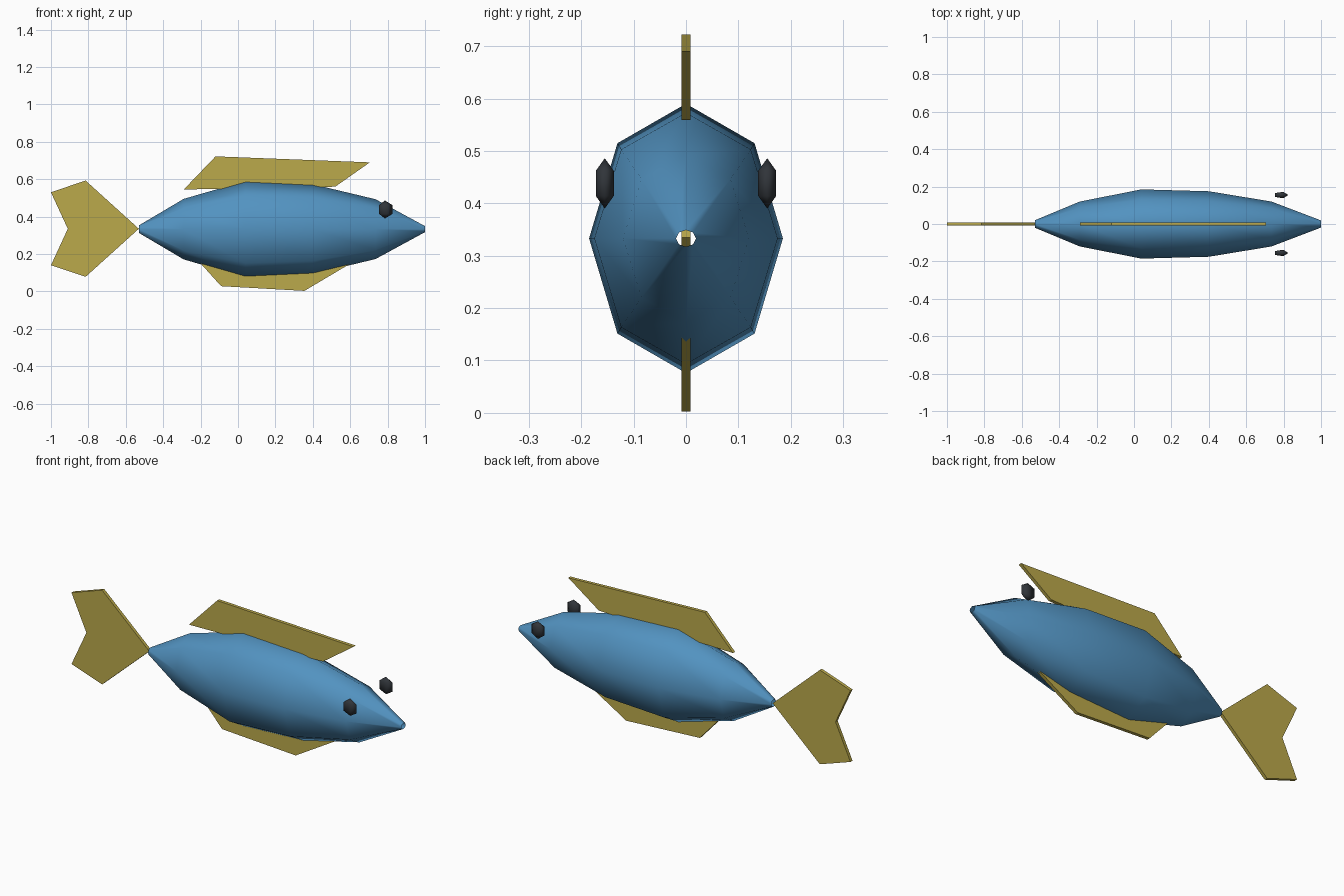
import bpy
import bmesh
from math import sin, cos, pi

if "Cube" in bpy.data.objects:
    bpy.data.objects.remove(bpy.data.objects["Cube"])


def material(name, rgb):
    m = bpy.data.materials.new(name)
    m.diffuse_color = (*rgb, 1)
    m.use_nodes = True
    m.node_tree.nodes["Principled BSDF"].inputs["Base Color"].default_value = m.diffuse_color
    return m


BLUE = material("body blue", (0.085, 0.29, 0.53))
GOLD = material("fin gold", (0.50, 0.40, 0.07))
DARK = material("eye charcoal", (0.03, 0.035, 0.042))


def finish(bm, name, mat, smooth):
    bmesh.ops.recalc_face_normals(bm, faces=bm.faces)
    for f in bm.faces:
        f.smooth = smooth
    me = bpy.data.meshes.new(name)
    bm.to_mesh(me)
    bm.free()
    me.materials.append(mat)
    ob = bpy.data.objects.new(name, me)
    bpy.context.collection.objects.link(ob)
    return ob


def bridge(bm, rings):
    """Join consecutive rings of vertices with quads."""
    for a, b in zip(rings, rings[1:]):
        n = len(a)
        for i in range(n):
            j = (i + 1) % n
            bm.faces.new((a[i], a[j], b[j], b[i]))


# Body: eight-sided tapered tube, open at both ends
MID_Z = 0.333
sections = [(-0.53, 0.020, 0.020), (-0.29, 0.120, 0.162), (0.04, 0.185, 0.257),
            (0.40, 0.175, 0.240), (0.735, 0.120, 0.160), (1.0, 0.019, 0.016)]
bm = bmesh.new()
bridge(bm, [[bm.verts.new((x, ry * cos(i * pi / 4), MID_Z + rz * sin(i * pi / 4)))
             for i in range(8)] for x, ry, rz in sections])
finish(bm, "body", BLUE, True)


# Fins: flat outlines extruded to a thin plate
def fin(name, outline, half=0.009):
    bm = bmesh.new()
    face = bm.faces.new([bm.verts.new((x, -half, z)) for x, z in outline])
    out = bmesh.ops.extrude_face_region(bm, geom=[face])
    moved = [v for v in out["geom"] if isinstance(v, bmesh.types.BMVert)]
    bmesh.ops.translate(bm, verts=moved, vec=(0, 2 * half, 0))
    if face.is_valid and len(bm.faces) == len(outline) + 1:
        bm.faces.new(list(reversed([v for v in bm.verts if v not in moved])))
    finish(bm, name, GOLD, False)


fin("dorsal_fin", [(-0.29, 0.545), (-0.12, 0.722), (0.705, 0.69), (0.52, 0.56)])
fin("belly_fin", [(-0.25, 0.205), (-0.09, 0.028), (0.355, 0.003), (0.62, 0.16)])
fin("tail_fin", [(-0.53, 0.335), (-0.815, 0.593), (-1.0, 0.53),
                 (-0.91, 0.335), (-1.0, 0.14), (-0.815, 0.078)])

# Eyes: flattened five-sided beads standing just off the head
for side, label in ((-1, "right"), (1, "left")):
    cx, cy, cz = 0.786, side * 0.155, 0.438
    bm = bmesh.new()
    rings = [[bm.verts.new((cx + 0.039 * cos(i * 2 * pi / 5),
                            cy + 0.018 * sin(i * 2 * pi / 5), cz + dz))
              for i in range(5)] for dz in (-0.024, 0.024)]
    bridge(bm, rings)
    for ring, dz in zip(rings, (-0.048, 0.048)):
        tip = bm.verts.new((cx, cy, cz + dz))
        for i in range(5):
            bm.faces.new((ring[i], ring[(i + 1) % 5], tip))
    finish(bm, "eye_" + label, DARK, True)
